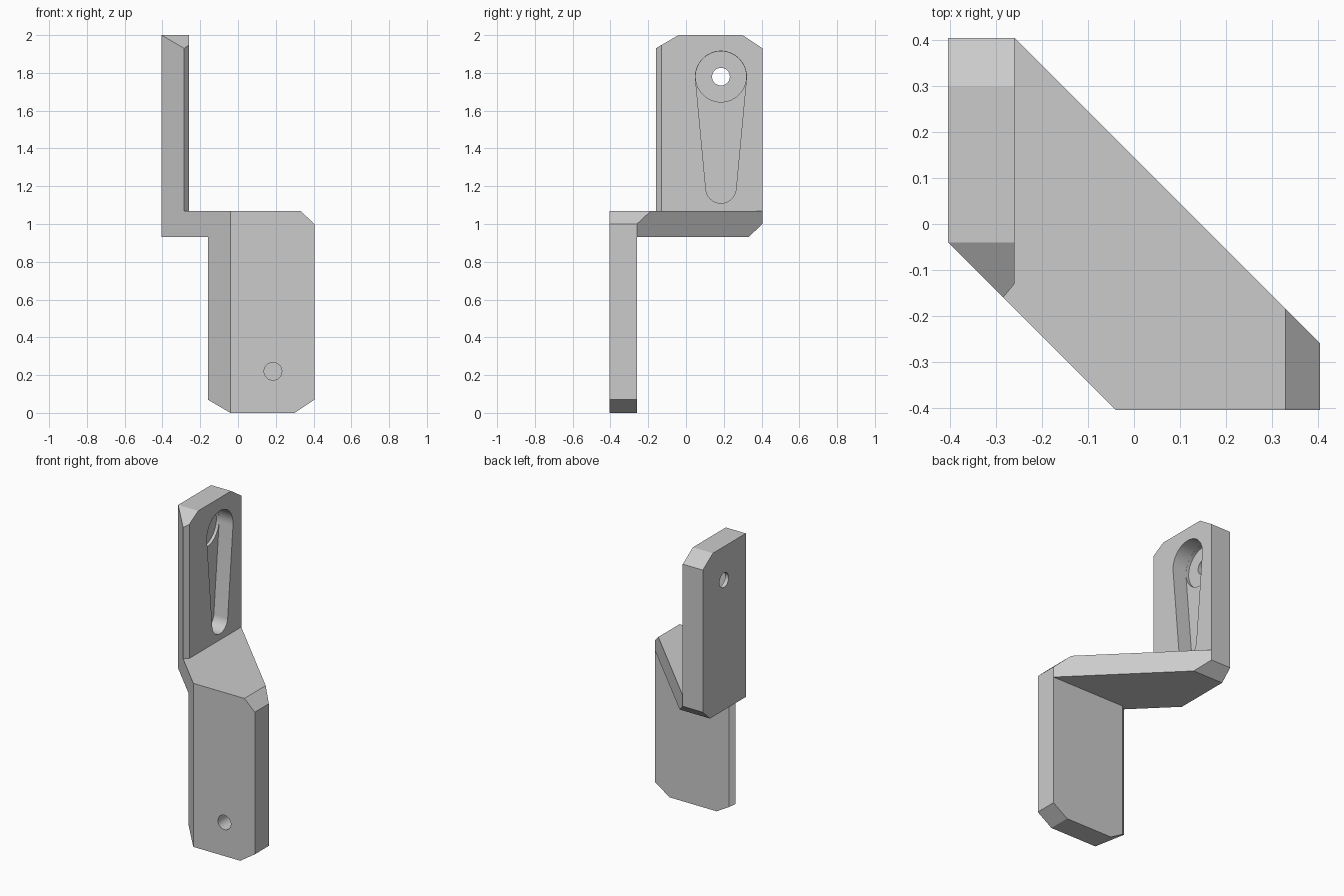
import bpy
import bmesh
from math import acos, cos, sin, pi, radians
from mathutils import Matrix, Vector

cube = bpy.data.objects.get("Cube")
if cube:
    bpy.data.objects.remove(cube, do_unlink=True)

# Half-turn that carries the upper plate onto the lower plate
FLIP = Matrix(((0, 1, 0, 0), (1, 0, 0, 0), (0, 0, -1, 2), (0, 0, 0, 1)))
KEEP = Matrix.Identity(4)

grey = bpy.data.materials.new("plain grey")
grey.use_nodes = True
colour = (0.6, 0.6, 0.6, 1)
grey.diffuse_color = colour
grey.node_tree.nodes["Principled BSDF"].inputs["Base Color"].default_value = colour


def prism(name, points, depth, cuts=(), place=KEEP):
    """Extrude an outline, then slice off chamfers given as (point, normal)."""
    bm = bmesh.new()
    face = bm.faces.new([bm.verts.new(p) for p in points])
    out = bmesh.ops.extrude_face_region(bm, geom=[face], use_keep_orig=True)
    moved = [g for g in out["geom"] if isinstance(g, bmesh.types.BMVert)]
    bmesh.ops.translate(bm, verts=moved, vec=depth)
    for point, normal in cuts:
        geom = bm.verts[:] + bm.edges[:] + bm.faces[:]
        bmesh.ops.bisect_plane(bm, geom=geom, plane_co=point,
                               plane_no=Vector(normal).normalized(), clear_outer=True)
        rim = [e for e in bm.edges if e.is_boundary]
        bmesh.ops.holes_fill(bm, edges=rim, sides=0)
    bm.transform(place)
    bmesh.ops.recalc_face_normals(bm, faces=bm.faces)
    mesh = bpy.data.meshes.new(name)
    bm.to_mesh(mesh)
    bm.free()
    mesh.materials.append(grey)
    obj = bpy.data.objects.new(name, mesh)
    bpy.context.collection.objects.link(obj)
    return obj


def combine(target, tool, operation):
    mod = target.modifiers.new(operation, "BOOLEAN")
    mod.operation = operation
    mod.solver = "EXACT"
    mod.object = tool
    bpy.context.view_layer.objects.active = target
    bpy.ops.object.modifier_apply(modifier=mod.name)
    bpy.data.objects.remove(tool, do_unlink=True)


def arc(x, y, z, r, start, end, steps):
    """Arc in the plate plane; angle zero points down."""
    angles = [start + (end - start) * i / steps for i in range(steps + 1)]
    return [(x, y + r * sin(a), z - r * cos(a)) for a in angles]


OUT, IN = 0.405, 0.26      # outer and inner faces of the plates
TIP = 0.04                 # where the long diagonal meets the outer faces
LOW, HIGH = 0.93, 1.07     # underside and top of the web

# Diagonal web joining the two plates
footprint = [(-OUT, OUT), (-IN, OUT), (OUT, -IN), (OUT, -OUT), (-TIP, -OUT), (-OUT, -TIP)]
bracket = prism("angled_bracket", [(x, y, LOW) for x, y in footprint], (0, 0, HIGH - LOW),
                cuts=[((0, 0.33, LOW), (0, 0.07, -0.075)),
                      ((0.33, 0, HIGH), (0.07, 0, 0.075))])

# Upright plates with clipped corners
plate = [(-OUT, OUT), (-IN, OUT), (-IN, -0.13), (-0.285, -0.16), (-OUT, -TIP)]
for name, place in (("upper_plate", KEEP), ("lower_plate", FLIP)):
    part = prism(name, [(x, y, 1.03) for x, y in plate], (0, 0, 0.97),
                 cuts=[((0, 0.3, 2), (0, 0.07, 0.105)),
                       ((0, -TIP, 2), (0, -0.07, 0.12))], place=place)
    combine(bracket, part, "UNION")

# Keyhole pocket, round recess and screw hole in each plate
Y, Z_BIG, Z_SMALL = 0.185, 1.78, 1.19
R_BIG, R_SMALL = 0.135, 0.08
lean = acos((R_BIG - R_SMALL) / (Z_BIG - Z_SMALL))
for place in (KEEP, FLIP):
    floor = -0.36
    pocket = (arc(floor, Y, Z_BIG, R_BIG, lean, 2 * pi - lean, 40)
              + arc(floor, Y, Z_SMALL, R_SMALL, -lean, lean, 28))
    recess = arc(floor - 0.02, Y, Z_BIG, R_BIG - 0.001, 0, 2 * pi, 56)[:-1]
    hole = arc(-0.5, Y, Z_BIG, 0.047, 0, 2 * pi, 32)[:-1]
    for points, depth in ((pocket, 0.2), (recess, 0.06), (hole, 0.2)):
        combine(bracket, prism("cutter", points, (depth, 0, 0), place=place), "DIFFERENCE")

# Merge coplanar faces and shade the round walls smoothly
bm = bmesh.new()
bm.from_mesh(bracket.data)
bmesh.ops.remove_doubles(bm, verts=bm.verts, dist=0.0001)
bmesh.ops.dissolve_limit(bm, angle_limit=radians(0.2), verts=bm.verts, edges=bm.edges)
bm.to_mesh(bracket.data)
bm.free()
bpy.ops.object.select_all(action="DESELECT")
bracket.select_set(True)
bpy.context.view_layer.objects.active = bracket
bpy.ops.object.shade_smooth_by_angle(angle=radians(25))
